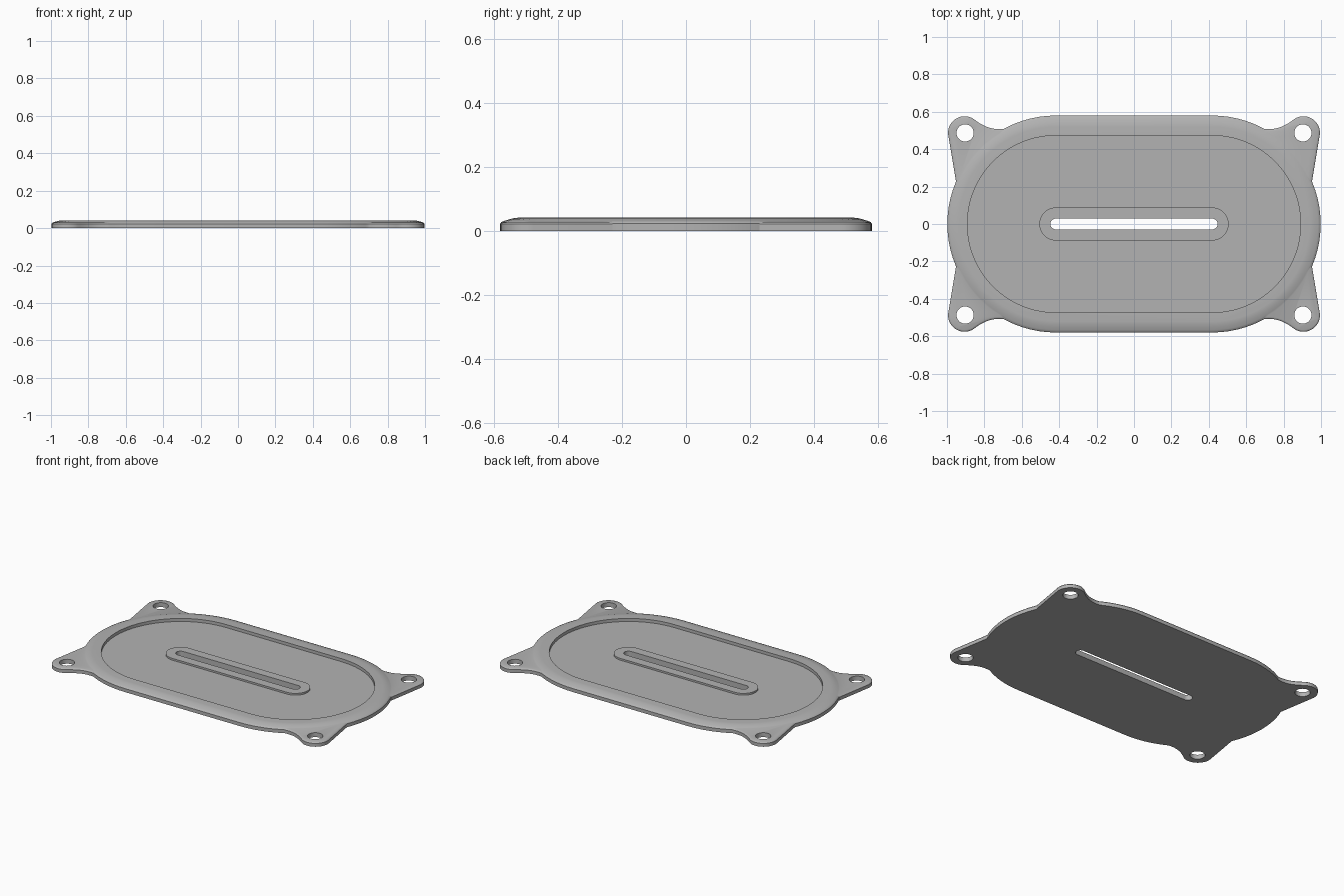
import bpy, bmesh
from math import sin, cos, pi, radians, atan2

if "Cube" in bpy.data.objects:
    bpy.data.objects.remove(bpy.data.objects["Cube"])

grey = bpy.data.materials.new("plain grey")
grey.use_nodes = True
color = (0.45, 0.45, 0.45, 1)
grey.diffuse_color = color
grey.node_tree.nodes["Principled BSDF"].inputs["Base Color"].default_value = color


def arc(cx, cy, r, a0, a1, n):
    return [(cx + r * cos(a0 + (a1 - a0) * i / n), cy + r * sin(a0 + (a1 - a0) * i / n))
            for i in range(n + 1)]


def stadium(half, r, n=40):
    return arc(half, 0, r, -pi / 2, pi / 2, n) + arc(-half, 0, r, pi / 2, 3 * pi / 2, n)


def loft(name, rings):
    """Solid through a stack of (outline, height) rings, capped at both ends."""
    bm = bmesh.new()
    loops = [[bm.verts.new((x, y, z)) for x, y in pts] for pts, z in rings]
    for a, b in zip(loops, loops[1:]):
        for i in range(len(a)):
            j = (i + 1) % len(a)
            bm.faces.new((a[i], a[j], b[j], b[i]))
    bm.faces.new(loops[0][::-1])
    bm.faces.new(loops[-1])
    bmesh.ops.recalc_face_normals(bm, faces=bm.faces)
    me = bpy.data.meshes.new(name)
    bm.to_mesh(me)
    bm.free()
    me.materials.append(grey)
    ob = bpy.data.objects.new(name, me)
    bpy.context.collection.objects.link(ob)
    return ob


def combine(target, other, operation):
    mod = target.modifiers.new(operation.title(), 'BOOLEAN')
    mod.operation, mod.object, mod.solver = operation, other, 'EXACT'
    bpy.context.view_layer.objects.active = target
    bpy.ops.object.modifier_apply(modifier=mod.name)
    bpy.data.objects.remove(other)


def ear_outline(inset, sx, sy):
    """Corner ear: straight outer side, round tip, hollow inner side."""
    tip = arc(0.906, 0.488, 0.088 - inset, radians(-8), radians(122), 20)
    x, y = tip[-1]
    hollow = [(x + (0.69 - x) * t, y + (0.51 - inset - y) * (1 - (1 - t) ** 2) - 0.008 * sin(pi * t))
              for t in (i / 12 for i in range(1, 13))]
    pts = [(0.952 - inset, 0.23)] + tip + hollow + [(0.6, 0.4), (0.8, 0.2)]
    return [(px * sx, py * sy) for px, py in pts]


# Domed oval body
rim = [(0, 0), (0, 0.023), (0.004, 0.028), (0.014, 0.032), (0.03, 0.037), (0.045, 0.0405), (0.06, 0.042)]
body = loft("cover_plate", [(stadium(0.418, 0.58 - d), z) for d, z in rim])

# Corner mounting ears
for sx in (1, -1):
    for sy in (1, -1):
        edge = [(0, 0), (0, 0.022), (0.003, 0.026), (0.01, 0.029)]
        combine(body, loft("ear", [(ear_outline(d, sx, sy), z) for d, z in edge]), 'UNION')

# Recessed floor with a raised island around the slot
combine(body, loft("recess", [(stadium(0.418, 0.473), z) for z in (0.022, 0.1)]), 'DIFFERENCE')
combine(body, loft("island", [(stadium(0.418, 0.088), z) for z in (0.01, 0.034)]), 'UNION')

# Slot and screw holes
combine(body, loft("slot", [(stadium(0.418, 0.029, 16), z) for z in (-0.1, 0.1)]), 'DIFFERENCE')
for sx in (1, -1):
    for sy in (1, -1):
        hole = arc(0.903 * sx, 0.487 * sy, 0.046, 0, 2 * pi, 32)[:-1]
        combine(body, loft("hole", [(hole, z) for z in (-0.1, 0.1)]), 'DIFFERENCE')

bpy.ops.object.select_all(action='DESELECT')
body.select_set(True)
bpy.context.view_layer.objects.active = body
bpy.ops.object.shade_smooth_by_angle(angle=radians(35))
